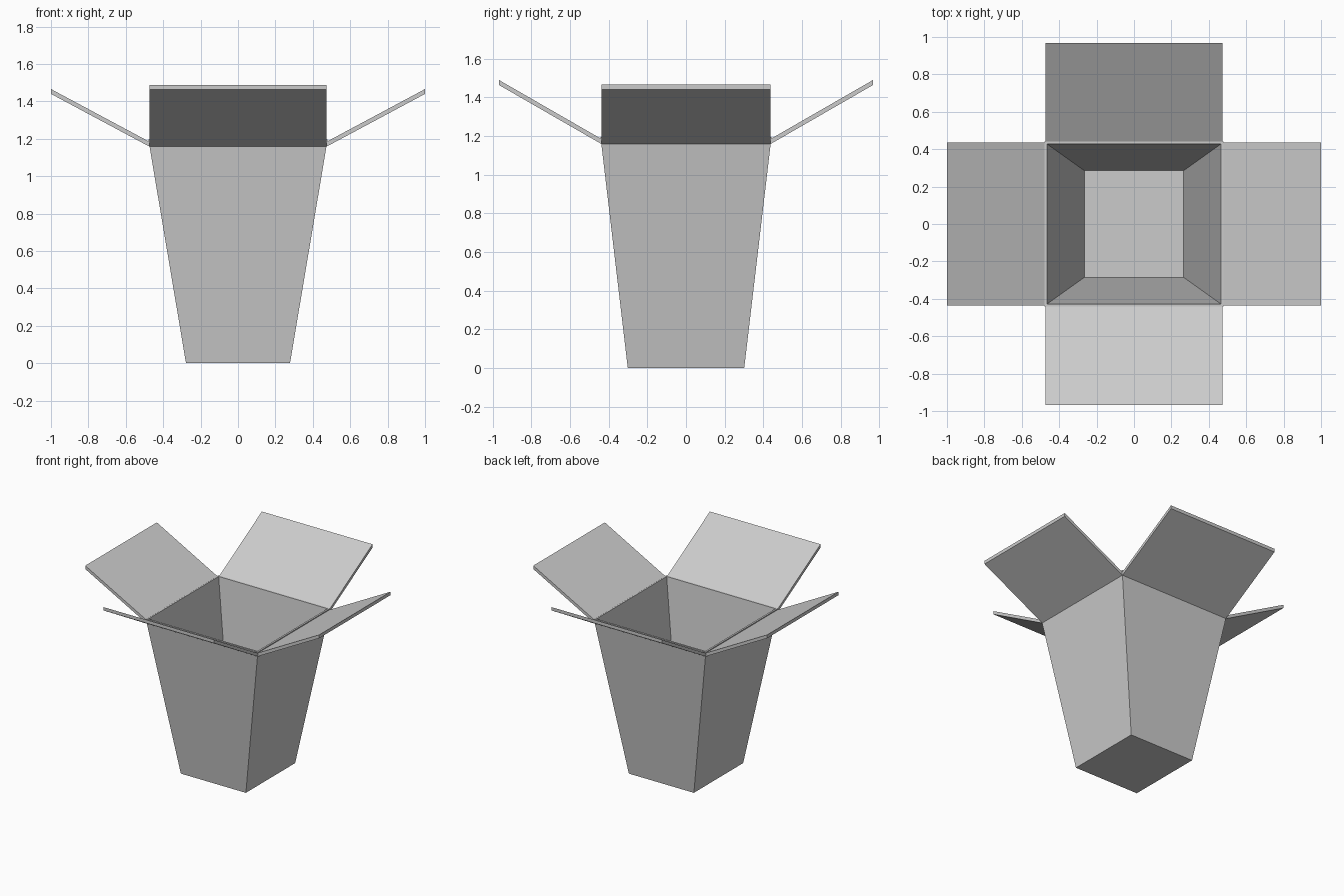
import bpy
import bmesh

cube = bpy.data.objects.get("Cube")
if cube:
    bpy.data.objects.remove(cube, do_unlink=True)

card = bpy.data.materials.new("light_grey_card")
card.use_nodes = True
grey = (0.6, 0.6, 0.6, 1)
card.diffuse_color = grey
card.node_tree.nodes["Principled BSDF"].inputs["Base Color"].default_value = grey


def make_object(name, bm):
    bmesh.ops.recalc_face_normals(bm, faces=bm.faces)
    mesh = bpy.data.meshes.new(name)
    bm.to_mesh(mesh)
    bm.free()
    mesh.materials.append(card)
    obj = bpy.data.objects.new(name, mesh)
    bpy.context.collection.objects.link(obj)
    return obj


def ring(bm, hx, hy, z):
    return [bm.verts.new((sx * hx, sy * hy, z))
            for sx, sy in ((-1, -1), (1, -1), (1, 1), (-1, 1))]


# Tapered open box: outer wall, rim, inner wall and floor
bm = bmesh.new()
rings = [ring(bm, *r) for r in (
    (0.278, 0.301, 0), (0.479, 0.442, 1.195),
    (0.465, 0.428, 1.195), (0.265, 0.285, 0.015))]
for low, high in zip(rings, rings[1:]):
    for i in range(4):
        j = (i + 1) % 4
        bm.faces.new((low[i], low[j], high[j], high[i]))
bm.faces.new(rings[0])
bm.faces.new(rings[-1])
make_object("box_body", bm)


# Flap: a slanted section stretched along its hinge
def flap(name, axis, side, hinge, tip, rise, half_width):
    bottom, thick = 1.158, 0.026
    section = ((hinge, bottom), (tip, bottom + rise),
               (tip, bottom + rise + thick), (hinge, bottom + thick))
    bm = bmesh.new()
    ends = []
    for w in (-half_width, half_width):
        ends.append([bm.verts.new((side * d, w, z) if axis == "x" else (w, side * d, z))
                     for d, z in section])
    for end in ends:
        bm.faces.new(end)
    for i in range(4):
        j = (i + 1) % 4
        bm.faces.new((ends[0][i], ends[0][j], ends[1][j], ends[1][i]))
    make_object(name, bm)


for side, x_name, y_name in ((-1, "right_flap", "front_flap"),
                             (1, "left_flap", "back_flap")):
    flap(x_name, "x", side, 0.473, 1.0, 0.282, 0.437)
    flap(y_name, "y", side, 0.437, 0.967, 0.305, 0.473)
